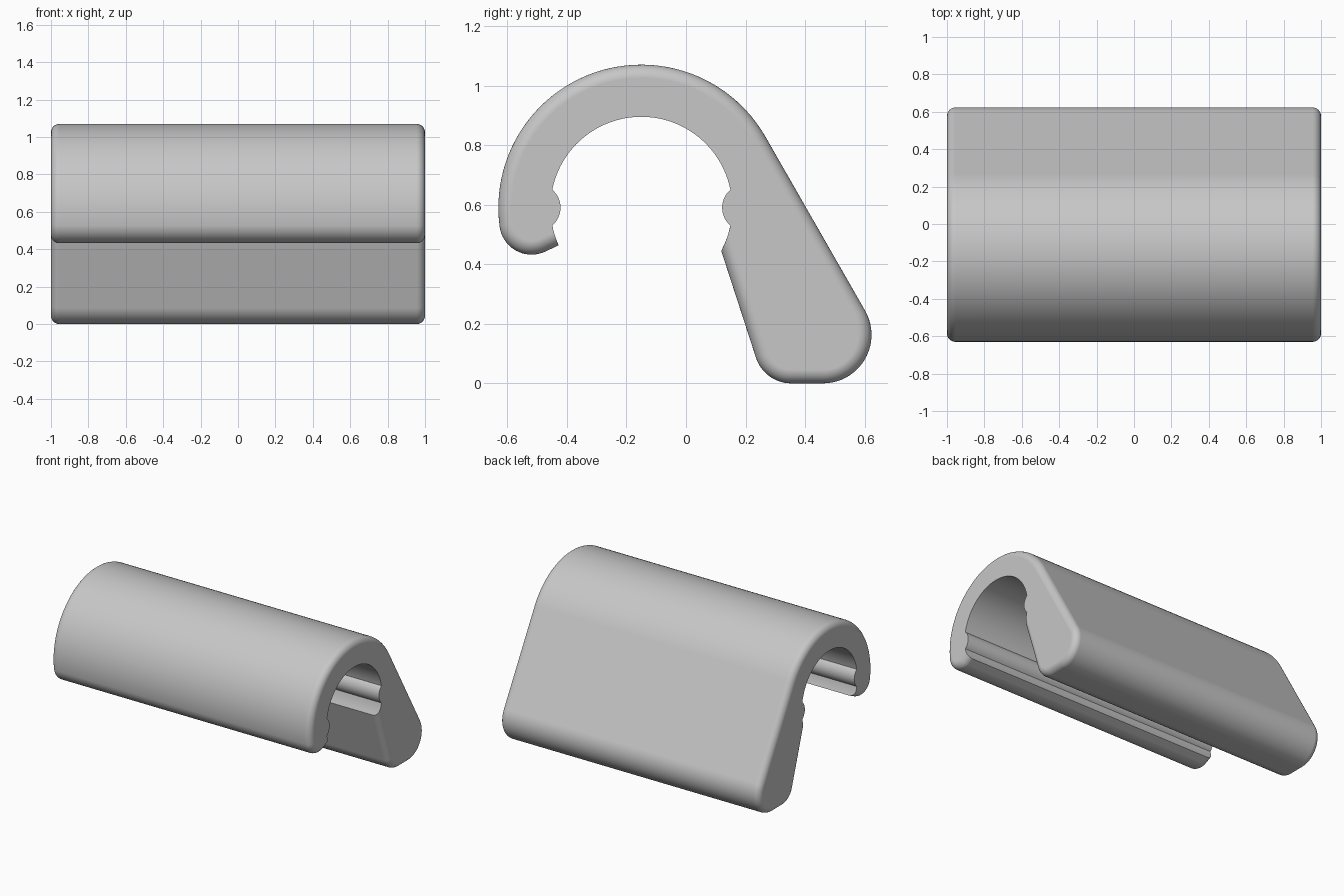
import bpy
import bmesh
from math import sin, cos, asin, atan2, radians, degrees, sqrt, pi
from mathutils import Vector

if "Cube" in bpy.data.objects:
    bpy.data.objects.remove(bpy.data.objects["Cube"])

HALF_LENGTH = 1.0
FILLET = 0.045
FILLET_STEPS = 8
CENTRE = Vector((-0.15, 0.59))
OUTER_R, INNER_R = 0.48, 0.305
LIP_R, LIP_ANGLE = 0.108, 187.7
FOOT, FOOT_R = Vector((0.46, 0.163)), 0.163
HEEL, HEEL_R = Vector((0.353, 0.124)), 0.124
RIB_HALF, RIB_OFFSET = 0.06, 0.35


def polar(angle, r=1.0):
    return Vector((cos(radians(angle)), sin(radians(angle)))) * r


def arc(centre, r, start, end, steps):
    return [centre + polar(start + (end - start) * i / steps, r) for i in range(steps + 1)]


def angle_on_bore(point, direction):
    """Angle at which a straight side first meets the bore circle."""
    rel = point - CENTRE
    b = rel.dot(direction)
    t = -b - sqrt(b * b - rel.length_squared + INNER_R ** 2)
    hit = rel + direction * t
    return degrees(atan2(hit.y, hit.x))


def profile(inset):
    """Closed hook outline; the outside moves in by inset, the bore stays."""
    lip = CENTRE + polar(LIP_ANGLE, OUTER_R - LIP_R)
    lip_corner = angle_on_bore(lip + polar(295, LIP_R - inset), polar(25)) % 360
    heel_corner = angle_on_bore(HEEL + polar(198, HEEL_R - inset), polar(108))
    gap = degrees(asin(RIB_HALF / INNER_R))
    rib_depth = RIB_OFFSET - INNER_R * cos(radians(gap))
    rib_r = sqrt(rib_depth ** 2 + RIB_HALF ** 2)
    rib_a = degrees(atan2(RIB_HALF, rib_depth))
    side = Vector((RIB_OFFSET, 0))

    pts = arc(CENTRE, OUTER_R - inset, 30, LIP_ANGLE, 48)
    pts += arc(lip, LIP_R - inset, LIP_ANGLE, 295, 18)[1:]
    # bore with a snap rib on each side
    pts += arc(CENTRE, INNER_R, lip_corner, 180 + gap, 4)
    pts += arc(CENTRE - side, rib_r, -rib_a, rib_a, 14)[1:-1]
    pts += arc(CENTRE, INNER_R, 180 - gap, gap, 48)
    pts += arc(CENTRE + side, rib_r, 180 - rib_a, 180 + rib_a, 14)[1:-1]
    pts += arc(CENTRE, INNER_R, -gap, heel_corner, 4)
    # lever foot
    pts += arc(HEEL, HEEL_R - inset, 198, 270, 14)
    pts += arc(FOOT, FOOT_R - inset, -90, 30, 22)
    return pts


# Stations along the length, rounded at both ends
stations = []
for i in range(FILLET_STEPS + 1):
    a = pi / 2 * i / FILLET_STEPS
    stations.append((HALF_LENGTH - FILLET + FILLET * sin(a), FILLET * (1 - cos(a))))
stations = [(-x, d) for x, d in reversed(stations)] + stations

# Loft the outline through the stations and cap the ends
bm = bmesh.new()
rings = [[bm.verts.new((x, p.x, p.y)) for p in profile(d)] for x, d in stations]
for a, b in zip(rings, rings[1:]):
    for i in range(len(a)):
        j = (i + 1) % len(a)
        bm.faces.new((a[i], a[j], b[j], b[i]))
bm.faces.new(rings[0])
bm.faces.new(rings[-1])
bmesh.ops.recalc_face_normals(bm, faces=bm.faces)
mesh = bpy.data.meshes.new("clip_body")
bm.to_mesh(mesh)
bm.free()

clip = bpy.data.objects.new("clip_body", mesh)
bpy.context.collection.objects.link(clip)

# Plain grey plastic
grey = bpy.data.materials.new("light_grey")
colour = (0.57, 0.57, 0.57, 1)
grey.use_nodes = True
grey.diffuse_color = colour
grey.node_tree.nodes["Principled BSDF"].inputs["Base Color"].default_value = colour
mesh.materials.append(grey)

# Smooth curves, crisp corners, flat end caps
bpy.ops.object.select_all(action="DESELECT")
clip.select_set(True)
bpy.context.view_layer.objects.active = clip
bpy.ops.object.shade_smooth_by_angle(angle=radians(25))
weighted = clip.modifiers.new("flat_caps", "WEIGHTED_NORMAL")
weighted.keep_sharp = True
